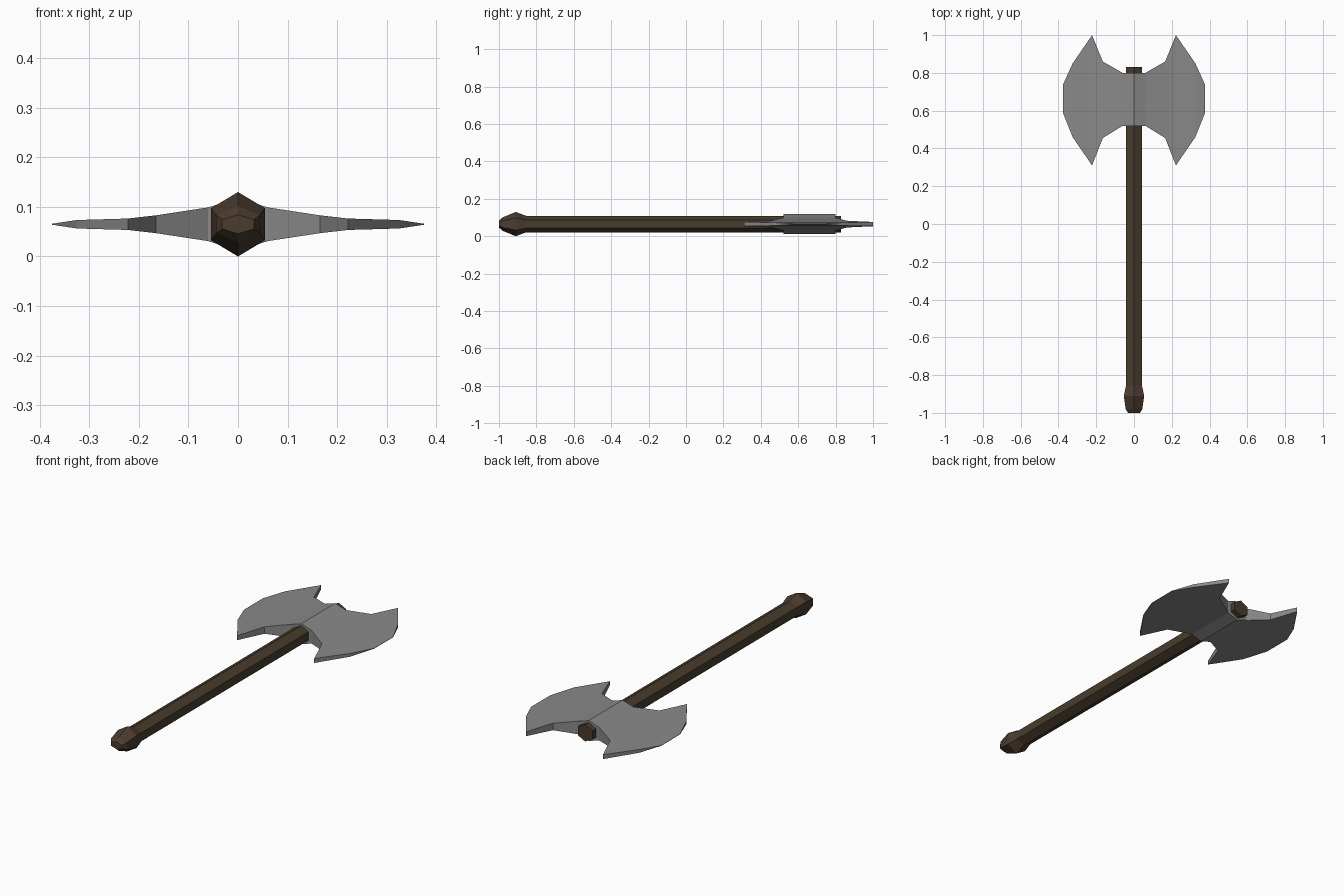
import bpy, bmesh

if "Cube" in bpy.data.objects:
    bpy.data.objects.remove(bpy.data.objects["Cube"])

ZC = 0.065  # height of the axe's centre line


def material(name, rgb):
    m = bpy.data.materials.new(name)
    m.diffuse_color = (*rgb, 1)
    m.use_nodes = True
    m.node_tree.nodes["Principled BSDF"].inputs["Base Color"].default_value = m.diffuse_color
    return m


def loft(name, rings, mat):
    """Skin a list of equal-length point rings and cap both ends."""
    bm = bmesh.new()
    loops = [[bm.verts.new(p) for p in ring] for ring in rings]
    n = len(loops[0])
    for a, b in zip(loops, loops[1:]):
        for i in range(n):
            j = (i + 1) % n
            bm.faces.new((a[i], a[j], b[j], b[i]))
    bm.faces.new(loops[0])
    bm.faces.new(loops[-1])
    bmesh.ops.recalc_face_normals(bm, faces=bm.faces)
    mesh = bpy.data.meshes.new(name)
    bm.to_mesh(mesh)
    bm.free()
    mesh.materials.append(mat)
    ob = bpy.data.objects.new(name, mesh)
    bpy.context.collection.objects.link(ob)
    return ob


def hexagon(y, hx, hz):
    """Hexagon across the shaft, with points at top and bottom."""
    return [(hx * u, y, ZC + hz * v) for u, v in
            ((0, 1), (1, .5), (1, -.5), (0, -1), (-1, -.5), (-1, .5))]


def blade_section(x, y0, y1, half):
    return [(x, y0, ZC - half), (x, y1, ZC - half),
            (x, y1, ZC + half), (x, y0, ZC + half)]


wood = material("wood", (0.065, 0.045, 0.025))
dark_wood = material("pommel_wood", (0.07, 0.044, 0.028))
steel = material("steel", (0.25, 0.25, 0.25))

# Shaft
loft("handle", [hexagon(-0.86, 0.042, 0.044), hexagon(0.83, 0.042, 0.044)], wood)

# Swollen grip end
loft("pommel", [hexagon(-1.0, 0.032, 0.019), hexagon(-0.98, 0.044, 0.036),
                hexagon(-0.91, 0.054, 0.065), hexagon(-0.855, 0.042, 0.044)], dark_wood)

# Double blade: x, lower y, upper y, half thickness, mirrored across x
half_blade = [(0.06, 0.52, 0.80, 0.034), (0.165, 0.455, 0.86, 0.018),
              (0.222, 0.31, 1.0, 0.0115), (0.325, 0.46, 0.85, 0.0085),
              (0.375, 0.585, 0.74, 0.001)]
sections = ([(-x, a, b, h) for x, a, b, h in reversed(half_blade)]
            + [(0, 0.52, 0.80, 0.053)] + half_blade)
loft("axe_head", [blade_section(*s) for s in sections], steel)
